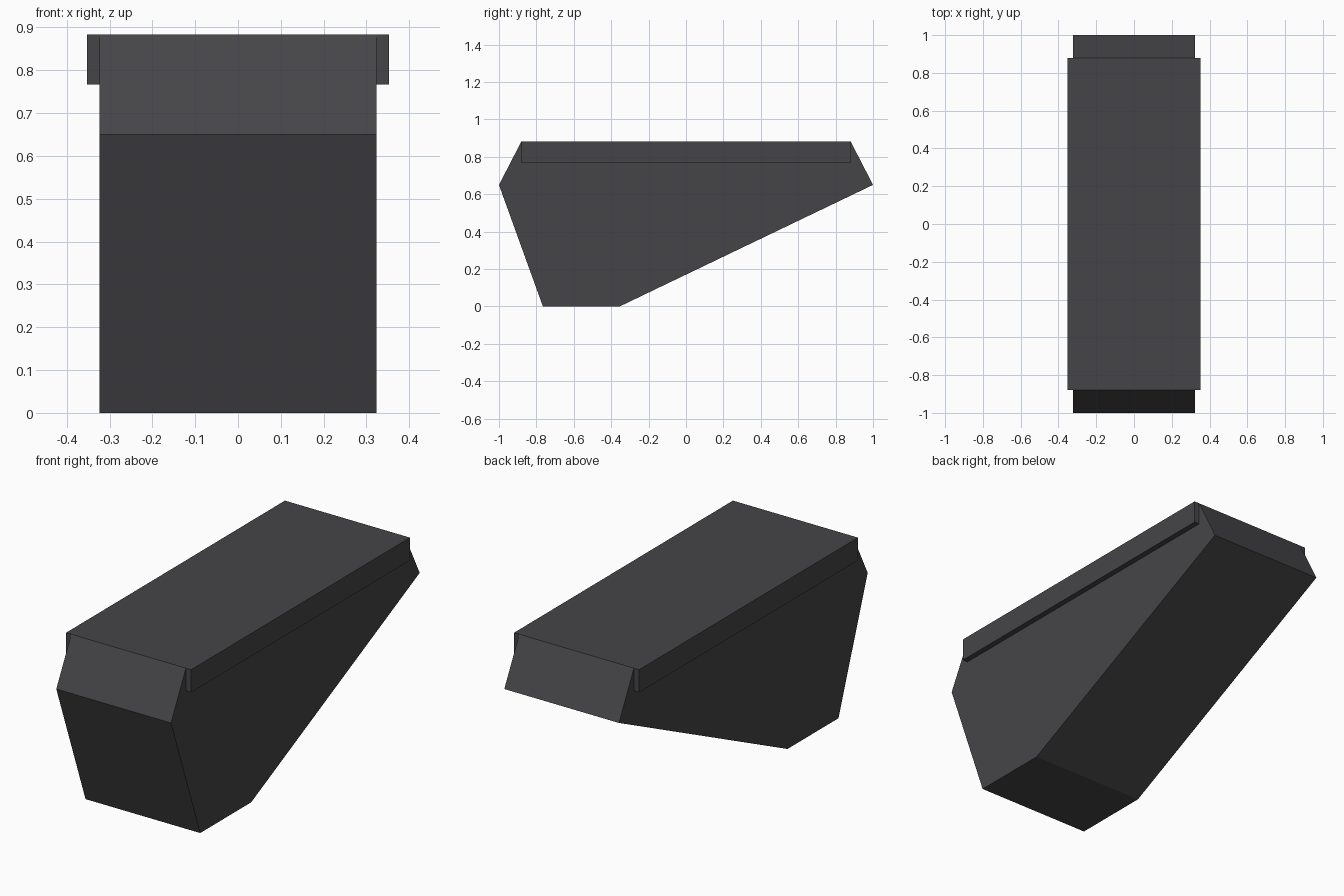
import bpy, bmesh

if "Cube" in bpy.data.objects:
    bpy.data.objects.remove(bpy.data.objects["Cube"])

dark_grey = bpy.data.materials.new("dark grey")
dark_grey.diffuse_color = (0.06, 0.06, 0.065, 1)
dark_grey.use_nodes = True
dark_grey.node_tree.nodes["Principled BSDF"].inputs["Base Color"].default_value = dark_grey.diffuse_color


def prism(name, outline, x0, x1):
    """Extrude a (y, z) outline from x0 to x1."""
    bm = bmesh.new()
    face = bm.faces.new([bm.verts.new((x0, y, z)) for y, z in outline])
    ext = bmesh.ops.extrude_face_region(bm, geom=[face])
    verts = [v for v in ext["geom"] if isinstance(v, bmesh.types.BMVert)]
    bmesh.ops.translate(bm, verts=verts, vec=(x1 - x0, 0, 0))
    bmesh.ops.recalc_face_normals(bm, faces=bm.faces)
    mesh = bpy.data.meshes.new(name)
    bm.to_mesh(mesh)
    bm.free()
    mesh.materials.append(dark_grey)
    obj = bpy.data.objects.new(name, mesh)
    bpy.context.collection.objects.link(obj)
    return obj


# Wedge-shaped body with chamfered ends
HALF, OUTER, TOP = 0.323, 0.352, 0.883
prism("body", [(-0.765, 0), (-0.355, 0), (1, 0.65),
               (0.88, TOP), (-0.88, TOP), (-1, 0.65)], -HALF, HALF)

# Rail along each upper side edge, flush with the top
rail = [(-0.88, 0.767), (0.88, 0.767), (0.88, TOP), (-0.88, TOP)]
prism("right_rail", rail, HALF, OUTER)
prism("left_rail", rail, -OUTER, -HALF)
